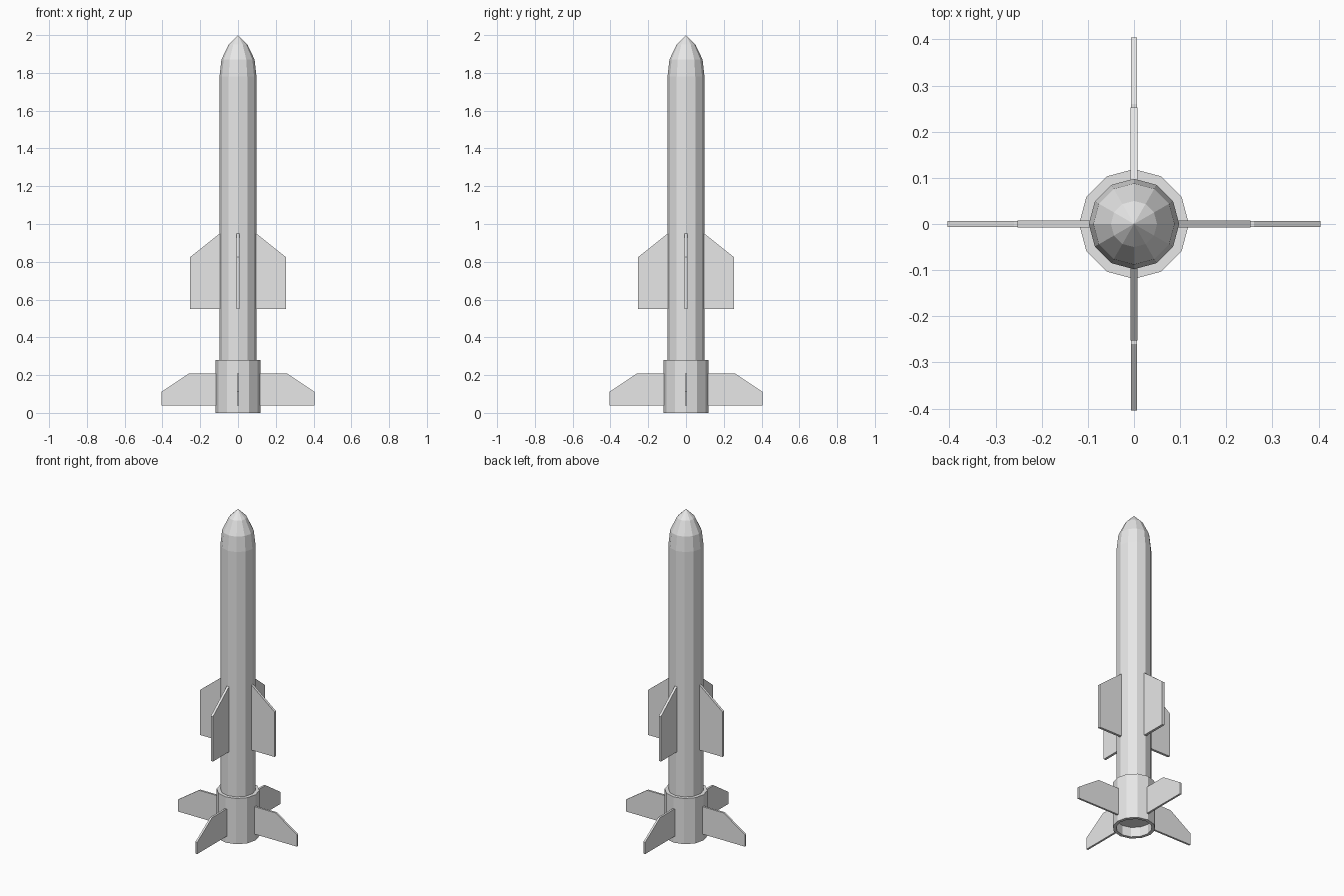
import bpy
import bmesh
from math import cos, sin, pi
from mathutils import Matrix

cube = bpy.data.objects.get("Cube")
if cube:
    bpy.data.objects.remove(cube, do_unlink=True)

SIDES = 12

grey = bpy.data.materials.new("light grey")
grey.use_nodes = True
grey.diffuse_color = (0.8, 0.8, 0.8, 1)
grey.node_tree.nodes["Principled BSDF"].inputs["Base Color"].default_value = (0.8, 0.8, 0.8, 1)


def finish(name, bm):
    bmesh.ops.recalc_face_normals(bm, faces=bm.faces)
    mesh = bpy.data.meshes.new(name)
    bm.to_mesh(mesh)
    bm.free()
    mesh.materials.append(grey)
    obj = bpy.data.objects.new(name, mesh)
    bpy.context.collection.objects.link(obj)
    return obj


def lathe(name, profile):
    """Faceted solid from (radius, height) pairs; radius 0 closes to a point."""
    bm = bmesh.new()
    rings = []
    for r, z in profile:
        if r == 0:
            rings.append([bm.verts.new((0, 0, z))] * SIDES)
        else:
            rings.append([bm.verts.new((r * cos(2 * pi * i / SIDES), r * sin(2 * pi * i / SIDES), z))
                          for i in range(SIDES)])
    for low, high in zip(rings, rings[1:]):
        for i in range(SIDES):
            j = (i + 1) % SIDES
            bm.faces.new(list(dict.fromkeys((low[i], low[j], high[j], high[i]))))
    return finish(name, bm)


def fins(name, outline, thickness):
    """Four flat plates around the body, drawn as (distance, height) outlines."""
    for k, side in enumerate(("left", "back", "right", "front")):
        bm = bmesh.new()
        face = bm.faces.new([bm.verts.new((x, -thickness / 2, z)) for x, z in outline])
        extruded = bmesh.ops.extrude_face_region(bm, geom=[face])["geom"]
        moved = [v for v in extruded if isinstance(v, bmesh.types.BMVert)]
        bmesh.ops.translate(bm, verts=moved, vec=(0, thickness, 0))
        bmesh.ops.rotate(bm, verts=bm.verts, matrix=Matrix.Rotation(k * pi / 2, 3, "Z"))
        finish(f"{side}_{name}", bm)


# Body tube with a pointed nose
lathe("body", [(0, 0.06), (0.098, 0.06), (0.098, 1.78), (0.088, 1.87), (0.05, 1.95), (0, 2.0)])

# Tail collar, recessed underneath
lathe("tail_collar", [(0, 0.06), (0.1, 0.06), (0.1, 0), (0.119, 0), (0.119, 0.28), (0, 0.28)])

# Middle wings and tail fins
fins("wing", [(0.08, 0.55), (0.253, 0.55), (0.253, 0.825), (0.096, 0.95), (0.08, 0.95)], 0.015)
fins("tail_fin", [(0.105, 0.04), (0.404, 0.04), (0.404, 0.112), (0.26, 0.208), (0.105, 0.208)], 0.012)
